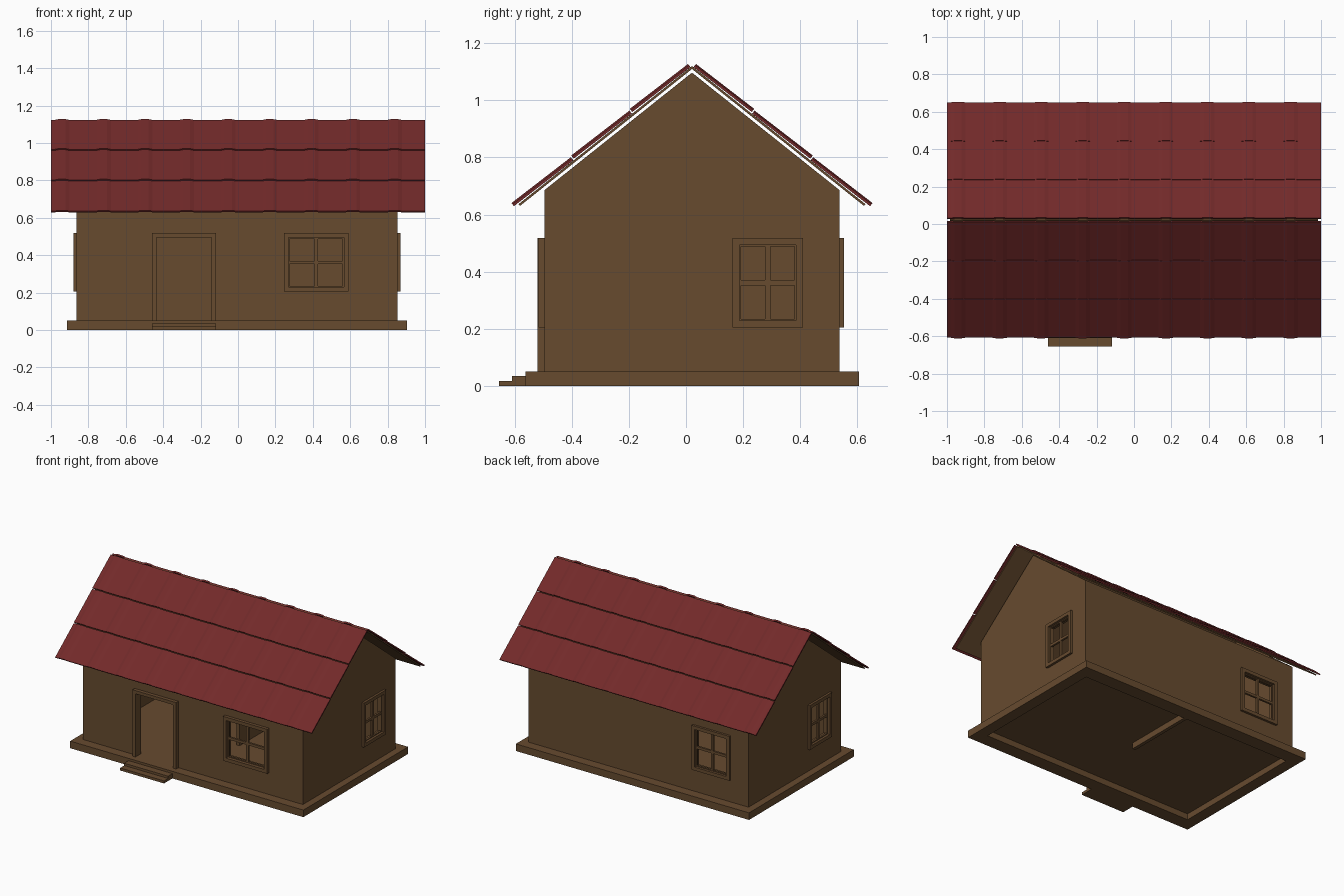
import bpy, bmesh, math
from mathutils import Matrix, Vector

if "Cube" in bpy.data.objects:
    bpy.data.objects.remove(bpy.data.objects["Cube"])


def material(name, rgb):
    m = bpy.data.materials.new(name)
    m.diffuse_color = (*rgb, 1)
    m.use_nodes = True
    m.node_tree.nodes["Principled BSDF"].inputs["Base Color"].default_value = m.diffuse_color
    return m


BROWN = material("brown wood", (0.135, 0.070, 0.028))
RED = material("dark red tile", (0.170, 0.023, 0.023))

# Local (a, b, depth) axes of a flat panel, by the world axis it faces
AXES = {
    "x": ((0, 1, 0), (0, 0, 1), (1, 0, 0)),
    "y": ((1, 0, 0), (0, 0, 1), (0, 1, 0)),
    "z": ((1, 0, 0), (0, 1, 0), (0, 0, 1)),
}


def rect(a0, a1, b0, b1):
    return [(a0, b0), (a1, b0), (a1, b1), (a0, b1)]


def panel(name, axis, lo, hi, outline, holes=(), mat=BROWN):
    """Filled 2D outline with holes, given thickness from lo to hi along axis."""
    cu = bpy.data.curves.new(name, "CURVE")
    cu.dimensions, cu.fill_mode = "2D", "BOTH"
    cu.extrude = (hi - lo) / 2
    for loop in [outline, *holes]:
        sp = cu.splines.new("POLY")
        sp.points.add(len(loop) - 1)
        for p, (a, b) in zip(sp.points, loop):
            p.co = (a, b, 0, 1)
        sp.use_cyclic_u = True
    tmp = bpy.data.objects.new(name + " curve", cu)
    bpy.context.collection.objects.link(tmp)
    deps = bpy.context.evaluated_depsgraph_get()
    me = bpy.data.meshes.new_from_object(tmp.evaluated_get(deps))
    bpy.data.objects.remove(tmp)
    bpy.data.curves.remove(cu)
    A, B, N = (Vector(v) for v in AXES[axis])
    for v in me.vertices:
        v.co = A * v.co.x + B * v.co.y + N * (v.co.z + (lo + hi) / 2)
    bm = bmesh.new()
    bm.from_mesh(me)
    bmesh.ops.remove_doubles(bm, verts=bm.verts, dist=1e-5)
    bmesh.ops.recalc_face_normals(bm, faces=bm.faces)
    bm.to_mesh(me)
    bm.free()
    me.name = name
    me.materials.clear()
    me.materials.append(mat)
    for p in me.polygons:
        p.use_smooth = False
        p.material_index = 0
    ob = bpy.data.objects.new(name, me)
    bpy.context.collection.objects.link(ob)
    return ob


# Main sizes
X0, X1, Y0, Y1 = -0.864, 0.853, -0.495, 0.537
YC, APEX, T, FLOOR = 0.021, 1.097, 0.03, 0.05
PITCH = math.atan(0.796)
EAVE = APEX - 0.796 * (Y1 - YC)
SILL, HEAD, BORDER = 0.205, 0.518, 0.024


def opening(a0, a1):
    return rect(a0 + BORDER, a1 - BORDER, SILL + BORDER, HEAD - BORDER)


def window(name, axis, a0, a1, lo, hi, bar_mid):
    """Outer frame plus a thinner four-pane sash set inside it."""
    panel(name + "_frame", axis, lo, hi, rect(a0, a1, SILL, HEAD), [opening(a0, a1)])
    a0, a1, b0, b1 = a0 + BORDER, a1 - BORDER, SILL + BORDER, HEAD - BORDER
    am, bm_, w, e = (a0 + a1) / 2, (b0 + b1) / 2, 0.009, 0.006
    panes = [rect(p, q, r, s)
             for p, q in ((a0 + e, am - w), (am + w, a1 - e))
             for r, s in ((b0 + e, bm_ - w), (bm_ + w, b1 - e))]
    panel(name + "_sash", axis, bar_mid - 0.007, bar_mid + 0.007, rect(a0, a1, b0, b1), panes)


# Plinth, floor and steps
panel("plinth", "z", 0, FLOOR, rect(-0.915, 0.903, -0.562, 0.605),
      [rect(X0 + T, X1 - T, Y0 + T, Y1 - T)])
panel("floor", "z", 0.042, FLOOR, rect(X0 + T, X1 - T, Y0 + T, Y1 - T))
panel("lower_step", "z", 0, 0.018, rect(-0.46, -0.118, -0.655, -0.562))
panel("upper_step", "z", 0.018, 0.034, rect(-0.46, -0.118, -0.61, -0.562))

# Front wall with a door notch and a window
D0, D1, DTOP = -0.436, -0.142, 0.496
FRONT, BACK, RIGHT, LEFT = (0.245, 0.59), (-0.725, -0.43), (0.163, 0.41), (-0.37, -0.123)
panel("front_wall", "y", Y0, Y0 + T,
      [(X0, FLOOR), (D0, FLOOR), (D0, DTOP), (D1, DTOP), (D1, FLOOR),
       (X1, FLOOR), (X1, EAVE), (X0, EAVE)], [opening(*FRONT)])
panel("back_wall", "y", Y1 - T, Y1, rect(X0, X1, FLOOR, EAVE), [opening(*BACK)])

# Gable walls
gable = [(Y0, FLOOR), (Y1, FLOOR), (Y1, EAVE), (YC, APEX), (Y0, EAVE)]
panel("right_wall", "x", X1 - T, X1, gable, [opening(*RIGHT)])
panel("left_wall", "x", X0, X0 + T, gable, [opening(*LEFT)])

# Inner partition
panel("partition", "x", -0.012, 0.012, rect(0.0, Y1 - T, 0.0, EAVE))

# Door frame
panel("door_frame", "y", Y0 - 0.025, Y0 + T + 0.006,
      [(-0.46, FLOOR), (D0, FLOOR), (D0, DTOP), (D1, DTOP), (D1, FLOOR),
       (-0.118, FLOOR), (-0.118, HEAD), (-0.46, HEAD)])

# Windows
window("front_window", "y", *FRONT, Y0 - 0.022, Y0 + T + 0.005, Y0 + 0.008)
window("back_window", "y", *BACK, Y1 - T - 0.005, Y1 + 0.016, Y1 - 0.008)
window("right_window", "x", *RIGHT, X1 - T - 0.005, X1 + 0.016, X1 - 0.008)
window("left_window", "x", *LEFT, X0 - 0.016, X0 + T + 0.005, X0 + 0.008)


def slope(side, u, n):
    """Point u down the roof slope and n out from the wall-top plane, as (y, z)."""
    c, s = math.cos(PITCH), math.sin(PITCH)
    return (YC + side * (u * c + n * s), APEX - u * s + n * c)


# Roof boarding under the tiles
c = math.cos(PITCH)
LOW, HIGH = 0.010, 0.018
panel("roof_boards", "x", -0.985, 0.985,
      [slope(-1, 0.762, LOW), (YC, APEX + LOW / c), slope(1, 0.762, LOW),
       slope(1, 0.762, HIGH), (YC, APEX + HIGH / c), slope(-1, 0.762, HIGH)])

# Tile rows: wavy cross-section swept down the slope
COLS, ROWS = 9, 3
step = 2 / COLS
wave = []
for k in range(COLS):
    wave += [(-1 + k * step + dx, h) for dx, h in
             ((0, 0), (0.02, 0), (0.04, 0.005), (0.078, 0.005), (0.098, 0))]
wave.append((1, 0))


def tile_row(name, side, u0, u1):
    bm = bmesh.new()
    rings = []
    for u, n in ((u0, 0.0275), (u1, 0.0315)):
        top = [bm.verts.new((x, *slope(side, u, n + h))) for x, h in wave]
        low = [bm.verts.new((x, *slope(side, u, n - 0.009 + h * 0.6))) for x, h in wave]
        rings.append((top, low))
    (t0, l0), (t1, l1) = rings
    for p, q in ((t0, t1), (l0, l1), (t0, l0), (t1, l1)):
        for i in range(len(wave) - 1):
            bm.faces.new((p[i], p[i + 1], q[i + 1], q[i]))
    for i in (0, -1):
        bm.faces.new((t0[i], t1[i], l1[i], l0[i]))
    bmesh.ops.recalc_face_normals(bm, faces=bm.faces)
    me = bpy.data.meshes.new(name)
    bm.to_mesh(me)
    bm.free()
    me.materials.append(RED)
    bpy.context.collection.objects.link(bpy.data.objects.new(name, me))


U0, U1 = -0.008, 0.779
run = (U1 - U0) / ROWS
for side, label in ((-1, "front"), (1, "back")):
    for r in range(ROWS):
        gap = 0.005 if r < ROWS - 1 else 0
        tile_row(f"{label}_tile_row_{r + 1}", side, U0 + r * run, U0 + (r + 1) * run - gap)
